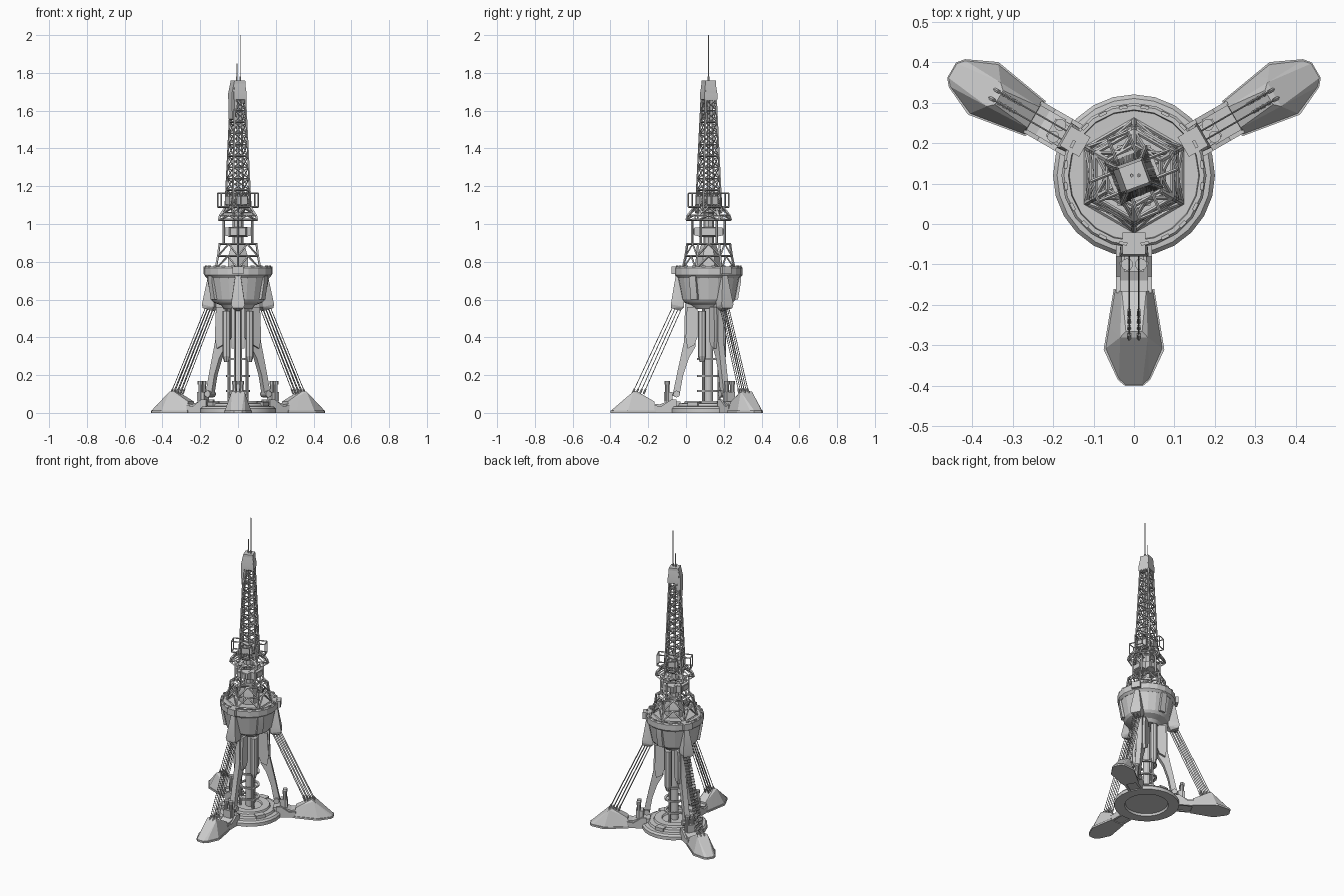
import bpy, bmesh, math
from mathutils import Matrix, Vector

if "Cube" in bpy.data.objects:
    bpy.data.objects.remove(bpy.data.objects["Cube"])

AXIS = Matrix.Translation((0, 0.12, 0))           # tower axis


def turned(deg):
    return AXIS @ Matrix.Rotation(math.radians(deg), 4, 'Z')


LEGS = [turned(a) for a in (-90, 30, 150)]
GAPS = [turned(a) for a in (90, 210, 330)]


def box(bm, M, c, s):
    bmesh.ops.create_cube(bm, size=1, matrix=M @ Matrix.Translation(c) @ Matrix.Diagonal((*s, 1)))


def bar(bm, M, a, b, r, n=4, r2=None):
    a, b = M @ Vector(a), M @ Vector(b)
    d = b - a
    T = Matrix.Translation((a + b) / 2) @ d.to_track_quat('Z', 'Y').to_matrix().to_4x4()
    bmesh.ops.create_cone(bm, cap_ends=True, segments=n, radius1=r, radius2=r if r2 is None else r2,
                          depth=d.length, matrix=T)


def hull(bm, M, pts):
    vs = [bm.verts.new(M @ Vector(p)) for p in pts]
    bmesh.ops.convex_hull(bm, input=vs)


def prism(bm, M, prof, w, off=0):
    """Outline in (radial, z), thickness w sideways."""
    s = [[bm.verts.new(M @ Vector((u, off + k * w / 2, z))) for u, z in prof] for k in (-1, 1)]
    bm.faces.new(s[0])
    bm.faces.new(s[1][::-1])
    for i in range(len(prof)):
        j = (i + 1) % len(prof)
        bm.faces.new((s[0][i], s[1][i], s[1][j], s[0][j]))


def lathe(bm, prof, n, M=AXIS, closed=False):
    rings = [[bm.verts.new(M @ Vector((r * math.cos(2 * math.pi * i / n), r * math.sin(2 * math.pi * i / n), z)))
              for i in range(n)] for r, z in prof]
    pairs = list(zip(rings, rings[1:]))
    if closed:
        pairs.append((rings[-1], rings[0]))
    else:
        bm.faces.new(rings[0][::-1])
        bm.faces.new(rings[-1])
    for p, q in pairs:
        for i in range(n):
            j = (i + 1) % n
            bm.faces.new((p[i], p[j], q[j], q[i]))


def lattice(bm, M, n, levels, r, brace='X'):
    def P(k, lv):
        a = 2 * math.pi * k / n
        return (lv[1] * math.cos(a), lv[1] * math.sin(a), lv[0])
    for lo, hi in zip(levels, levels[1:]):
        for k in range(n):
            bar(bm, M, P(k, lo), P(k, hi), r * 1.3)
            bar(bm, M, P(k, hi), P(k + 1, hi), r)
            if brace == 'X':
                bar(bm, M, P(k, lo), P(k + 1, hi), r * .8)
                bar(bm, M, P(k + 1, lo), P(k, hi), r * .8)
            elif brace == 'A':
                mid = (Vector(P(k, hi)) + Vector(P(k + 1, hi))) / 2
                bar(bm, M, P(k, lo), mid, r)
                bar(bm, M, P(k + 1, lo), mid, r)
    for k in range(n):
        bar(bm, M, P(k, levels[0]), P(k + 1, levels[0]), r)


def part(name, build):
    bm = bmesh.new()
    build(bm)
    bmesh.ops.recalc_face_normals(bm, faces=bm.faces[:])
    me = bpy.data.meshes.new(name)
    bm.to_mesh(me)
    bm.free()
    for p in me.polygons:
        p.use_smooth = True
    me.set_sharp_from_angle(angle=math.radians(16))
    bpy.context.collection.objects.link(bpy.data.objects.new(name, me))


# round stepped base, hollow underneath
def base(bm):
    lathe(bm, [(.11, .014), (.13, .014), (.135, 0), (.2, 0), (.2, .022), (.19, .034), (.165, .036),
               (.16, .05), (.13, .052), (.125, .064), (.08, .064), (.075, .055)], 24)
    for M in GAPS:
        box(bm, M, (.15, 0, .045), (.04, .06, .025))


# anchor pods, each with a flange, and the arms that join them to the base
def pods(bm):
    foot = [(.28, .05), (.43, .075), (.505, .04), (.52, .022)]
    for M in LEGS:
        low = [(u, s * v, z) for u, v in foot for s in (-1, 1) for z in (0, .012)]
        hull(bm, M, low)
        hull(bm, M, [(u - .003 if u > .3 else u + .004, s * v * .93, .012) for u, v in foot for s in (-1, 1)]
             + [(u, s * v, z) for u, v, z in ((.287, .03, .06), (.4, .034, .112), (.385, .02, .117)) for s in (-1, 1)])


def arms(bm):
    for M in LEGS:
        prism(bm, M, [(.15, .005), (.3, .005), (.3, .05), (.26, .045), (.22, .06), (.15, .06)], .07)
        for s in (-1, 1):
            prism(bm, M, [(.17, 0), (.29, 0), (.29, .04), (.25, .035), (.2, .07), (.17, .07)], .014, s * .038)


# winch drums standing on the arms
def winches(bm):
    for M in LEGS:
        box(bm, M, (.215, 0, .085), (.045, .05, .05))
        for s in (-1, 1):
            bar(bm, M, (.22, s * .017, .06), (.22, s * .017, .15), .012, 10)
            bar(bm, M, (.22, s * .017, .15), (.22, s * .017, .168), .015, 10)


# stay cables with end fittings
def cables(bm):
    for M in LEGS:
        for s in (-1, 1):
            for k in range(4):
                top, low = Vector((.14 + .017 * k, s * .012, .56)), Vector((.345 + .02 * k, s * .012, .1))
                bar(bm, M, top, low, .0022, 5)
                bar(bm, M, low.lerp(top, .06), low, .005, 6)


# main legs: upper block bending out into a strut
def main_legs(bm):
    for M in LEGS:
        prism(bm, M, [(.07, .58), (.125, .58), (.13, .38), (.165, .22), (.192, .09), (.155, .09),
                      (.135, .2), (.105, .29), (.07, .35)], .034)
        for s in (-1, 1):
            prism(bm, M, [(.06, .56), (.115, .56), (.122, .4), (.112, .34), (.075, .36), (.06, .4)], .016, s * .026)
        bar(bm, M, (.17, -.03, .1), (.17, .03, .1), .018, 10)


# core pipes and hoops
def core(bm):
    bar(bm, AXIS, (0, 0, .05), (0, 0, .6), .022, 12)
    for M in GAPS:
        bar(bm, M, (.055, 0, .055), (.055, 0, .6), .008, 8)
        bar(bm, M, (.07, 0, .27), (.07, 0, .3), .012, 8, .022)
        bar(bm, M, (.07, 0, .3), (.07, 0, .54), .022, 8)
    for z in (.11, .19, .28):
        lathe(bm, [(.05, z), (.064, z), (.064, z + .01), (.05, z + .01)], 18, closed=True)


# drum under the deck and the deck rim
def drum(bm):
    lathe(bm, [(.075, .55), (.09, .57), (.13, .585), (.142, .6), (.165, .72)], 20)
    for M in GAPS:
        prism(bm, M, [(.13, .6), (.155, .6), (.172, .7), (.172, .73), (.15, .73)], .04)


def deck(bm):
    lathe(bm, [(.165, .715), (.175, .725), (.179, .73), (.179, .768), (.173, .776), (.162, .776),
               (.16, .76), (.1, .758)], 20)
    for M in LEGS:
        box(bm, M, (.168, 0, .755), (.055, .056, .042))
    for i in range(20):
        M = turned(18 * i + 9)
        box(bm, M, (.17, 0, .776), (.008, .02, .01))


# tapered brackets holding the cable heads
def brackets(bm):
    for M in LEGS:
        hull(bm, M, [(u, s * v, z) for s in (-1, 1) for u, v, z in (
            (.15, .014, .73), (.174, .014, .73), (.13, .03, .59), (.188, .034, .6),
            (.2, .036, .575), (.13, .03, .56), (.198, .03, .555), (.15, .015, .54))])


# hexagonal lower truss, column cage and shoulder
def lower_truss(bm):
    M = turned(30)
    lattice(bm, M, 6, [(.762, .137), (.83, .122), (.895, .113)], .005, 'A')
    lattice(bm, M, 6, [(.895, .086), (1.025, .086)], .005, '')
    lattice(bm, M, 6, [(1.02, .117), (1.045, .11), (1.09, .075)], .005, 'A')
    for k in range(6):
        R = turned(30 + 60 * k)
        for z in (.895, 1.022):
            bar(bm, R, (.05, 0, z), (.117, 0, z), .005)


# equipment cabins inside the truss
def cabins(bm):
    lathe(bm, [(.062, .76), (.062, .82), (.04, .89)], 6, turned(30))
    bar(bm, AXIS, (0, 0, .88), (0, 0, 1.1), .028, 8)
    for a in range(0, 360, 90):
        M = turned(a)
        hull(bm, M, [(u, s * v, z) for s in (-1, 1) for u, v, z in (
            (.03, .05, .93), (.03, .05, .985), (.075, .04, .94), (.075, .04, .98))])
        box(bm, M, (.074, 0, .96), (.01, .05, .03))


# square upper mast, slightly turned
def mast(bm):
    lv = [(1.06 + .6 * i / 10, .074 - .032 * i / 10) for i in range(11)]
    lattice(bm, turned(67), 4, lv, .0042, 'X')
    bar(bm, AXIS, (0, 0, 1.06), (0, 0, 1.68), .008, 6)


# mast gallery: boxes and outrigger frames
def gallery(bm):
    box(bm, turned(22), (0, 0, 1.125), (.082, .082, .045))
    for a in range(22, 382, 90):
        M = turned(a)
        box(bm, M, (.05, 0, 1.125), (.022, .06, .045))
        for s in (-.026, .026):
            loop = [(.05, s, 1.09), (.105, s, 1.09), (.105, s, 1.162), (.05, s, 1.162)]
            for i in range(4):
                bar(bm, M, loop[i], loop[(i + 1) % 4], .0042)
        for z in (1.09, 1.162):
            bar(bm, M, (.105, -.026, z), (.105, .026, z), .0042)


# mast head with a shield hanging down one side
def head(bm):
    M = turned(20)
    prism(bm, M, [(-.03, 1.76), (.03, 1.76), (.036, 1.69), (.034, 1.655), (-.01, 1.655), (-.02, 1.6),
                  (-.026, 1.55), (-.042, 1.555), (-.045, 1.69)], .058)
    hull(bm, M, [(s * w, t * w, z) for s in (-1, 1) for t in (-1, 1)
                 for w, z in ((.027, 1.758), (.036, 1.69), (.036, 1.66))])


def antennas(bm):
    for x, z in ((.012, 2.0), (-.006, 1.85)):
        bar(bm, AXIS, (x, 0, 1.75), (x, 0, z), .0028, 6)
        bar(bm, AXIS, (x, 0, 1.75), (x, 0, 1.78), .005, 6)


for name, fn in (("round_base", base), ("anchor_pods", pods), ("pod_arms", arms), ("winches", winches),
                 ("stay_cables", cables), ("main_legs", main_legs), ("core_pipes", core), ("drum", drum),
                 ("deck_rim", deck), ("cable_brackets", brackets), ("lower_truss", lower_truss),
                 ("equipment_cabins", cabins), ("upper_mast", mast), ("mast_gallery", gallery),
                 ("mast_head", head), ("antennas", antennas)):
    part(name, fn)
